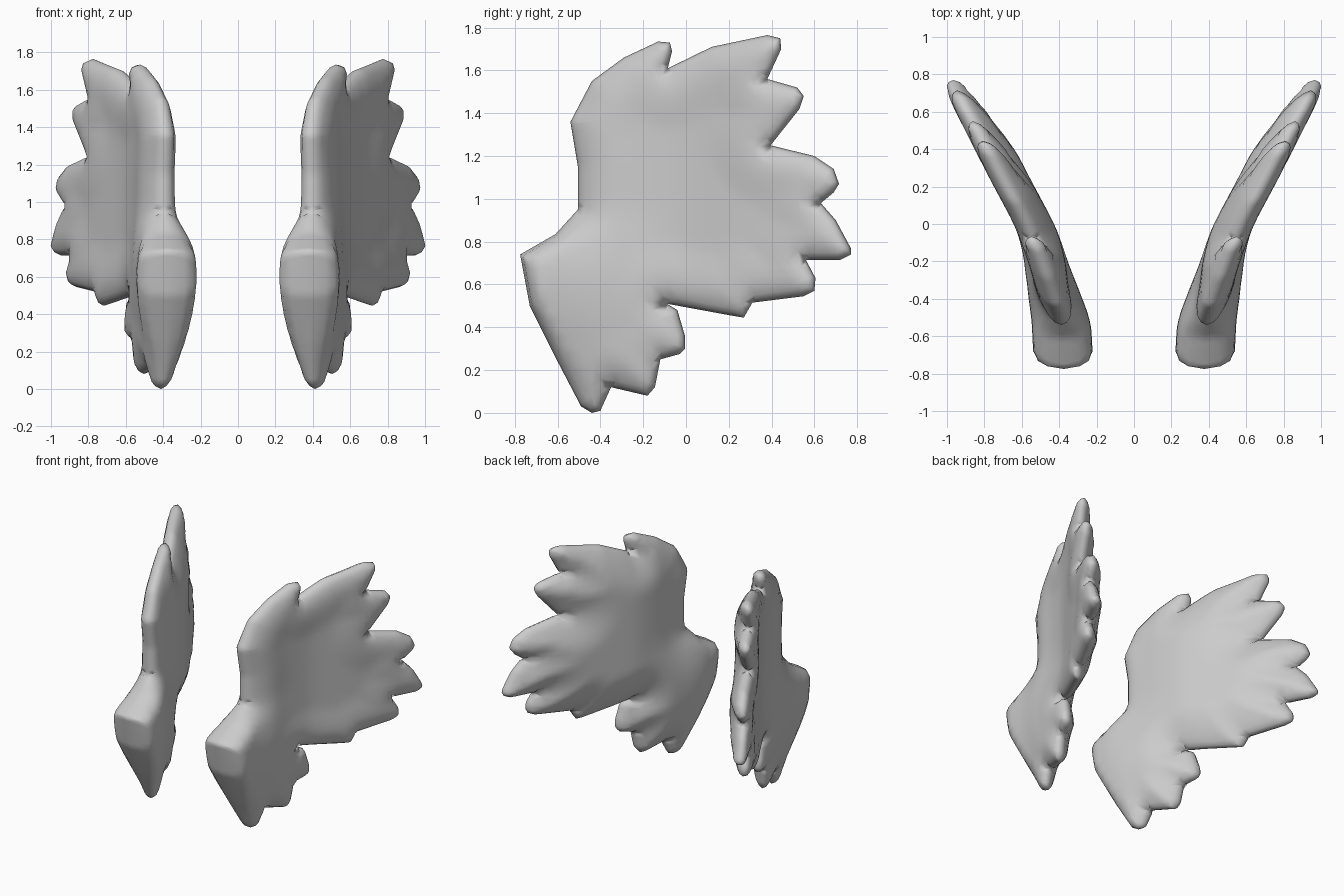
import bpy, bmesh, math
from mathutils import Vector
from mathutils.geometry import delaunay_2d_cdt

if "Cube" in bpy.data.objects:
    bpy.data.objects.remove(bpy.data.objects["Cube"])

# Side silhouette of one wing (y, z), clockwise from the front corner
OUTLINE = [Vector(p) for p in [
    (-.775, .74), (-.61, .835), (-.505, .95), (-.505, 1.15), (-.54, 1.36), (-.44, 1.55),
    (-.29, 1.66), (-.13, 1.735), (-.075, 1.73), (-.065, 1.69), (-.085, 1.61), (.12, 1.71),
    (.38, 1.765), (.44, 1.75), (.445, 1.70), (.38, 1.56), (.52, 1.52), (.55, 1.48),
    (.53, 1.42), (.395, 1.25), (.60, 1.20), (.69, 1.14), (.715, 1.07), (.69, 1.03),
    (.63, .98), (.70, .90), (.77, .77), (.77, .74), (.72, .715), (.56, .715),
    (.605, .63), (.60, .57), (.55, .545), (.31, .515), (.27, .445), (.21, .455),
    (-.09, .51), (-.04, .48), (-.005, .36), (-.005, .30), (-.03, .275), (-.12, .25),
    (-.145, .12), (-.18, .08), (-.35, .12), (-.40, .01), (-.44, .0), (-.49, .03),
    (-.60, .24), (-.73, .50)]]
SEGS = list(zip(OUTLINE, OUTLINE[1:] + OUTLINE[:1]))

# Sweep of the wing (y -> x) and thickness of its leading edge (z -> half width)
SWEEP = [(-.78, .375), (-.5, .39), (-.2, .495), (0, .575), (.27, .72), (.45, .81), (.77, .975)]
LEAD = [(0, .05), (.25, .11), (.45, .15), (.62, .162), (.75, .147), (.95, .09), (1.4, .08), (1.77, .07)]


def interp(table, t):
    for (a, va), (b, vb) in zip(table, table[1:]):
        if t <= b:
            return va + (vb - va) * max(0, (t - a) / (b - a))
    return table[-1][1]


def soft(table, t, r=.06):
    """Table lookup with its corners rounded off."""
    return sum(interp(table, t + k * r) for k in (-1, -.5, 0, .5, 1)) / 5


def smooth(a, b, t):
    t = min(1, max(0, (t - a) / (b - a)))
    return t * t * (3 - 2 * t)


def edge_distance(p):
    best = 9
    for a, b in SEGS:
        e = b - a
        t = min(1, max(0, (p - a).dot(e) / e.length_squared))
        best = min(best, (p - a - e * t).length)
    return best


def inside(p):
    hit = False
    for a, b in SEGS:
        if (a.y > p.y) != (b.y > p.y) and p.x < a.x + (p.y - a.y) * (b.x - a.x) / (b.y - a.y):
            hit = not hit
    return hit


def wing_layout():
    """Triangulated silhouette: rim, inset rings and an interior grid."""
    rim, rings = [], []
    for a, b in SEGS:
        n = max(1, round((b - a).length / .03))
        d = (b - a).normalized()
        for i in range(n):
            rim.append(a.lerp(b, i / n))
            for off in (.012, .035):
                q = a.lerp(b, (i + .5) / n) + Vector((d.y, -d.x)) * off
                if inside(q) and edge_distance(q) > off * .95:
                    rings.append(q)
    grid = [Vector((-.8 + .04 * i, .04 * j)) for i in range(41) for j in range(46)]
    grid = [p for p in grid if inside(p) and edge_distance(p) > .055]
    k = len(rim)
    out = delaunay_2d_cdt(rim + rings + grid, [(i, (i + 1) % k) for i in range(k)], [], 1, 1e-5)
    return out[0], out[2]


def section(p, d):
    """Middle x and half thickness at a silhouette point."""
    y, z = p
    front = 1 - smooth(-.6, 0, y)
    thick = .1 + (soft(LEAD, z) - .1) * front
    base = (1 - smooth(-.65, -.3, y)) * (1 - smooth(.75, 1.0, z))
    width = .26 - .12 * front
    width += (.065 - width) * base
    t = min(1, d / width)
    bow = .05 * smooth(0, .3, d) * smooth(-.5, 0, y)
    return soft(SWEEP, y) - bow, thick * math.sqrt(max(0, 1 - (1 - t) ** 2))


def build_wing(name, side, pts, tris):
    bm = bmesh.new()
    outer, inner = [], []
    for p in pts:
        d = edge_distance(p)
        x, h = section(p, d)
        v = bm.verts.new((side * (x + h), p.x, p.y))
        outer.append(v)
        inner.append(v if d < 1e-4 else bm.verts.new((side * (x - h), p.x, p.y)))
    for t in tris:
        if all(outer[i] is inner[i] for i in t):
            continue
        bm.faces.new([outer[i] for i in t])
        bm.faces.new([inner[i] for i in reversed(t)])
    bmesh.ops.delete(bm, geom=[v for v in bm.verts if not v.link_faces], context='VERTS')
    bmesh.ops.recalc_face_normals(bm, faces=bm.faces)
    for f in bm.faces:
        f.smooth = True
    me = bpy.data.meshes.new(name)
    bm.to_mesh(me)
    bm.free()
    bpy.context.collection.objects.link(bpy.data.objects.new(name, me))


# Mirrored pair of wings
points, triangles = wing_layout()
build_wing("right_wing", 1, points, triangles)
build_wing("left_wing", -1, points, triangles)
